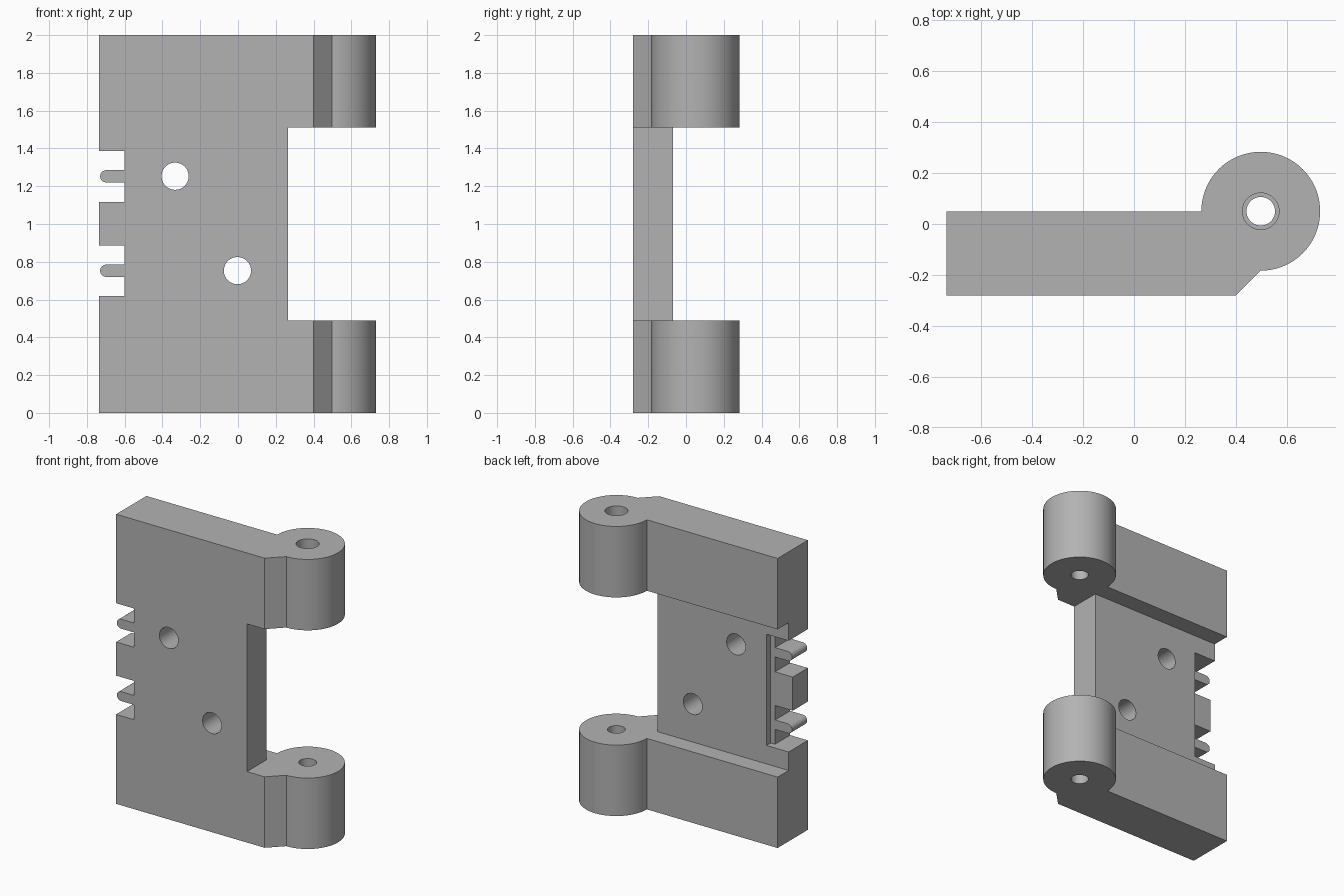
import bpy, bmesh, math

if "Cube" in bpy.data.objects:
    bpy.data.objects.remove(bpy.data.objects["Cube"])

metal = bpy.data.materials.new("plain grey")
metal.diffuse_color = (0.45, 0.45, 0.45, 1)
metal.use_nodes = True
metal.node_tree.nodes["Principled BSDF"].inputs["Base Color"].default_value = metal.diffuse_color

PIN = (0.497, 0.05)   # hinge axis in x, y
R = 0.233             # knuckle radius


def prism(name, pts, lo, hi, axis="z"):
    """Extrude an outline along z (points are x, y) or along y (points are x, z)."""
    bm = bmesh.new()
    place = (lambda p, d: (p[0], p[1], d)) if axis == "z" else (lambda p, d: (p[0], d, p[1]))
    face = bm.faces.new([bm.verts.new(place(p, lo)) for p in pts])
    ext = bmesh.ops.extrude_face_region(bm, geom=[face])["geom"]
    for v in ext:
        if isinstance(v, bmesh.types.BMVert):
            if axis == "z":
                v.co.z = hi
            else:
                v.co.y = hi
    bmesh.ops.recalc_face_normals(bm, faces=bm.faces[:])
    me = bpy.data.meshes.new(name)
    bm.to_mesh(me)
    bm.free()
    ob = bpy.data.objects.new(name, me)
    me.materials.append(metal)
    bpy.context.collection.objects.link(ob)
    return ob


def arc(cx, cy, r, a0, a1, n):
    return [(cx + r * math.cos(math.radians(a0 + (a1 - a0) * i / n)),
             cy + r * math.sin(math.radians(a0 + (a1 - a0) * i / n))) for i in range(n + 1)]


def circle(cx, cy, r, n=48):
    return arc(cx, cy, r, 0, 360, n)[:-1]


def box(x0, x1, y0, y1):
    return [(x0, y0), (x1, y0), (x1, y1), (x0, y1)]


def combine(target, other, operation):
    m = target.modifiers.new("combine", "BOOLEAN")
    m.operation, m.solver, m.object = operation, "EXACT", other
    bpy.context.view_layer.objects.active = target
    bpy.ops.object.modifier_apply(modifier=m.name)
    bpy.data.objects.remove(other)


# thin middle web: left edge has two notches, each holding a rounded prong
outline = [(0.265, 0.49), (0.265, 1.51), (-0.735, 1.51)]
for zc in (1.2525, 0.7525):
    tip = arc(-0.6975, zc, 0.0325, 90, 270, 12)
    outline += [(-0.735, zc + 0.133), (-0.6, zc + 0.133), (-0.6, zc + 0.0325)]
    outline += tip
    outline += [(-0.6, zc - 0.0325), (-0.6, zc - 0.135), (-0.735, zc - 0.135)]
outline.append((-0.735, 0.49))
leaf = prism("hinge_leaf", outline, -0.28, -0.07, "y")

# shallow step behind the prongs
combine(leaf, prism("step_cutter", box(-0.8, -0.567, -0.115, 0.0), 0.6175, 1.3855), "DIFFERENCE")

# screw holes
for x, z in ((-0.333, 1.253), (-0.003, 0.753)):
    combine(leaf, prism("screw_cutter", circle(x, z, 0.072), -0.4, 0.2, "y"), "DIFFERENCE")

# thick end blocks, each with a chamfer running into its knuckle
block = [(-0.735, 0.05), (-0.735, -0.28), (0.4, -0.28)]
block += arc(PIN[0], PIN[1], R, -90, 180, 60)
for z0, z1 in ((0, 0.49), (1.51, 2)):
    combine(leaf, prism("end_block", block, z0, z1), "UNION")

# pin bore, wider at the top
combine(leaf, prism("pin_cutter", circle(*PIN, 0.056), -0.1, 2.1), "DIFFERENCE")
combine(leaf, prism("head_cutter", circle(*PIN, 0.072), 1.75, 2.1), "DIFFERENCE")

leaf.select_set(True)
bpy.context.view_layer.objects.active = leaf
bpy.ops.object.shade_smooth_by_angle(angle=math.radians(30))
